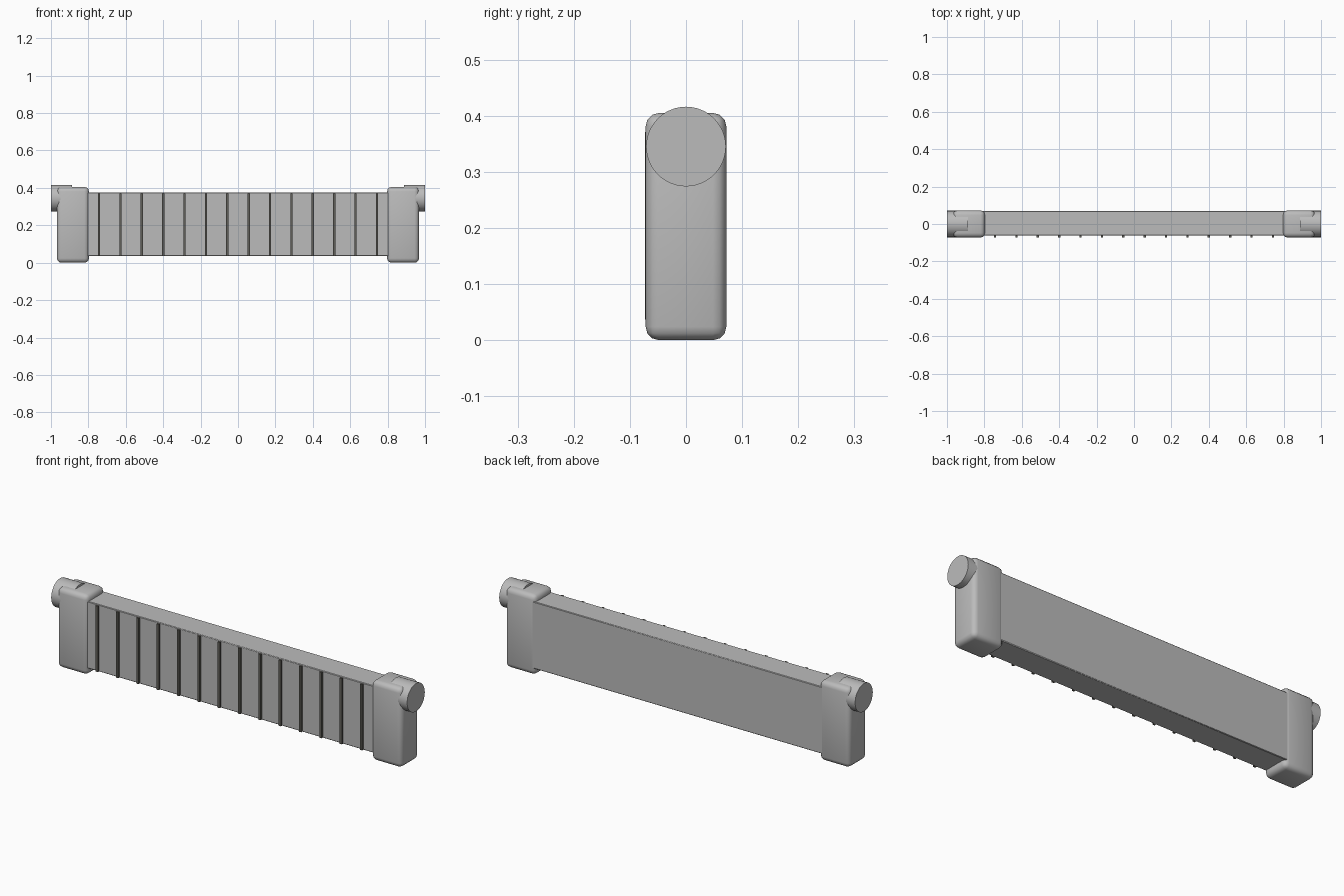
import bpy
import math

cube = bpy.data.objects.get("Cube")
if cube:
    bpy.data.objects.remove(cube, do_unlink=True)


def make_material(name, rgb):
    m = bpy.data.materials.new(name)
    m.use_nodes = True
    m.diffuse_color = (*rgb, 1)
    m.node_tree.nodes["Principled BSDF"].inputs["Base Color"].default_value = (*rgb, 1)
    return m


grey = make_material("light grey", (0.5, 0.5, 0.5))
dark = make_material("dark rib grey", (0.12, 0.115, 0.1))


def finish(obj, name, material, bevel=0, segments=1):
    obj.name = name
    obj.data.materials.append(material)
    if bevel:
        mod = obj.modifiers.new("rounded edges", "BEVEL")
        mod.width = bevel
        mod.segments = segments
        bpy.ops.object.modifier_apply(modifier=mod.name)
    bpy.ops.object.shade_smooth_by_angle(angle=math.radians(40))


def box(name, low, high, material, bevel=0, segments=1):
    bpy.ops.mesh.primitive_cube_add(size=1, location=[(a + b) / 2 for a, b in zip(low, high)])
    obj = bpy.context.object
    obj.scale = [b - a for a, b in zip(low, high)]
    bpy.ops.object.transform_apply(location=False, rotation=False, scale=True)
    finish(obj, name, material, bevel, segments)


# Long wall panel between the posts
box("panel", (-0.82, -0.062, 0.035), (0.82, 0.07, 0.375), grey, 0.003)

# Evenly spaced upright ribs on the front face
ribs = 14
for i in range(ribs):
    x = -0.743 + 1.486 * i / (ribs - 1)
    box(f"rib_{i + 1}", (x - 0.006, -0.073, 0.037), (x + 0.006, -0.06, 0.371), dark)

# Rounded end posts, each with a round cap near its top
for side, s in (("left", 1), ("right", -1)):
    x0, x1 = sorted((s * 0.797, s * 0.968))
    box(f"{side}_post", (x0, -0.072, 0), (x1, 0.072, 0.405), grey, 0.024, 3)
    bpy.ops.mesh.primitive_cylinder_add(
        vertices=48, radius=0.071, depth=0.113,
        location=(s * 0.9435, 0, 0.345), rotation=(0, math.pi / 2, 0))
    finish(bpy.context.object, f"{side}_cap", grey)
